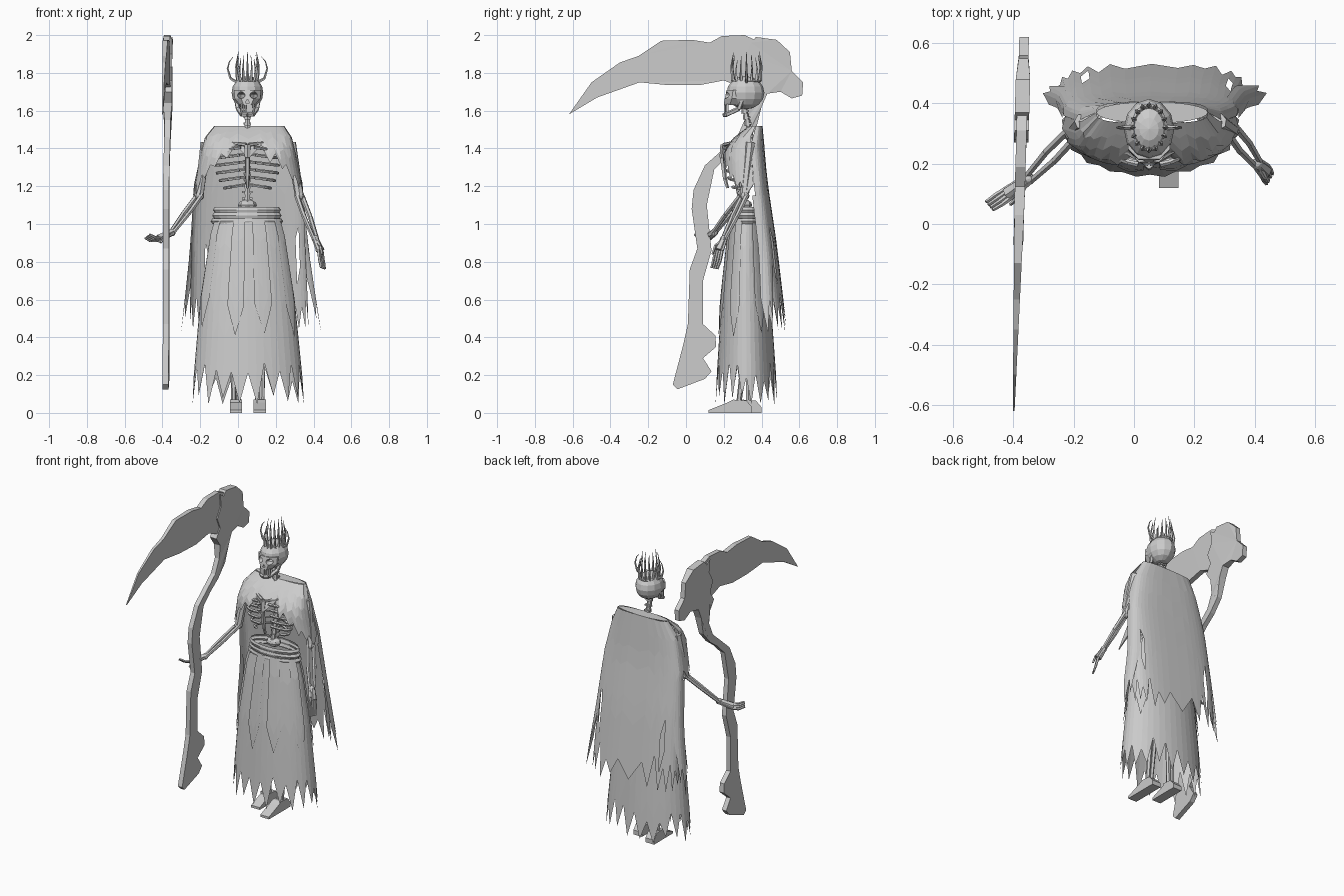
import bpy, bmesh, math, random
from mathutils import Vector, Matrix

random.seed(4)
cube = bpy.data.objects.get("Cube")
if cube:
    bpy.data.objects.remove(cube, do_unlink=True)

grey = bpy.data.materials.new("plain grey")
grey.use_nodes = True
grey.diffuse_color = (0.6, 0.6, 0.6, 1)
grey.node_tree.nodes["Principled BSDF"].inputs["Base Color"].default_value = (0.6, 0.6, 0.6, 1)

CX = 0.05  # centre line of the figure


def finish(name, bm, normals=True):
    if normals:
        bmesh.ops.recalc_face_normals(bm, faces=bm.faces)
    mesh = bpy.data.meshes.new(name)
    bm.to_mesh(mesh)
    bm.free()
    mesh.materials.append(grey)
    obj = bpy.data.objects.new(name, mesh)
    bpy.context.collection.objects.link(obj)
    return obj


def bar(bm, p, q, r1, r2=None, n=6):
    """Tapered rod between two points."""
    p, q = Vector(p), Vector(q)
    d = q - p
    m = Matrix.Translation((p + q) / 2) @ d.to_track_quat('Z', 'Y').to_matrix().to_4x4()
    bmesh.ops.create_cone(bm, cap_ends=True, segments=n, radius1=r1,
                          radius2=r1 if r2 is None else r2, depth=d.length, matrix=m)


def chain(bm, pts, r1, r2=None, n=5):
    r2 = r1 if r2 is None else r2
    k = len(pts) - 1
    for i in range(k):
        bar(bm, pts[i], pts[i + 1], r1 + (r2 - r1) * i / k, r1 + (r2 - r1) * (i + 1) / k, n)


def block(bm, centre, size):
    bmesh.ops.create_cube(bm, size=1, matrix=Matrix.Translation(centre) @ Matrix.Diagonal((*size, 1)))


def ball(bm, centre, radii, u=8, v=6):
    bmesh.ops.create_uvsphere(bm, u_segments=u, v_segments=v, radius=1,
                              matrix=Matrix.Translation(centre) @ Matrix.Diagonal((*radii, 1)))


def ring_at(rings, z):
    """Interpolate (z, cx, cy, rx, ry) rings listed from top to bottom."""
    for a, b in zip(rings, rings[1:]):
        if z >= b[0]:
            break
    f = (z - a[0]) / (b[0] - a[0])
    return [s + (e - s) * f for s, e in zip(a, b)]


def cloth(name, rings, t0, t1, cols, rows, hem, power=1.0, grow=0.0, holes=()):
    """Draped sheet around a centre line, with the hem height given per column."""
    bm = bmesh.new()
    grid = []
    for i in range(cols + 1):
        t = math.radians(t0 + (t1 - t0) * i / cols)
        c, s = math.cos(t), math.sin(t)
        low, top, col = hem(i, t), rings[0][0], []
        for j in range(rows + 1):
            z = top + (low - top) * j / rows
            _, cx, cy, rx, ry = ring_at(rings, z)
            x = cx + (rx + grow) * math.copysign(abs(c) ** power, c)
            y = cy + (ry + grow) * math.copysign(abs(s) ** power, s)
            col.append(bm.verts.new((x, y, z)))
        grid.append(col)
    for i in range(cols):
        for j in range(rows):
            if (i, j) not in holes:
                bm.faces.new((grid[i][j], grid[i][j + 1], grid[i + 1][j + 1], grid[i + 1][j]))
    if t1 - t0 == 360:
        bmesh.ops.remove_doubles(bm, verts=bm.verts, dist=0.0005)
    return finish(name, bm, False)


# skirt with a torn hem, and hanging strips over it
skirt_rings = [(1.03, CX, .32, .17, .08), (.98, CX, .318, .19, .088), (.6, CX, .318, .25, .13),
               (.2, .053, .32, .287, .157), (0, .055, .32, .302, .168)]
skirt_hem = [random.uniform(.04, .1) if i % 2 else random.uniform(.16, .27) for i in range(40)]
cloth("skirt", skirt_rings, 0, 360, 40, 6, lambda i, t: skirt_hem[i % 40])
for k, (a, b, tip) in enumerate([(246, 266, .41), (278, 300, .42), (322, 345, .40),
                                 (196, 218, .45), (20, 45, .42), (135, 160, .42)]):
    cloth(f"skirt_strip_{k}", skirt_rings, a, b, 4, 5,
          lambda i, t, z=tip: z + abs(i - 2) * .08, grow=.008)

# wrapped belt
bm = bmesh.new()
for z, r in ((1.015, .192), (1.045, .184), (1.075, .18)):
    for s in (-1, 1):
        bmesh.ops.create_cone(bm, segments=20, radius1=r - .005 + .005 * s, radius2=r - .005 - .005 * s, depth=.015,
                              matrix=Matrix.Translation((CX - .003, .325, z + s * .0075))
                              @ Matrix.Diagonal((1, .47, 1, 1)))
finish("belt", bm)

# long cape at the back, with a trailing tatter down each side
cape_rings = [(1.52, .06, .37, .185, .035), (1.46, .055, .34, .23, .075), (1.38, .055, .345, .25, .07),
              (1.2, .055, .36, .29, .075), (.9, .055, .40, .30, .08), (.35, .06, .435, .32, .11)]
cape_hem = [random.uniform(.42, .5) if i % 2 else random.uniform(.54, .66) for i in range(23)]
cloth("cape", cape_rings, 0, 180, 22, 9, lambda i, t: cape_hem[i], .65,
      holes=((4, 5), (4, 6), (15, 6), (15, 7)))
tatter_rings = [(1.15, .055, .365, .292, .08), (.85, .06, .40, .315, .08), (.4, .07, .42, .375, .09)]
for side, a, b in (("left", -4, 36), ("right", 184, 146)):
    cloth("cape_tatter_" + side, tatter_rings, a, b, 5, 6, lambda i, t: (.6, .42, .6, .5, .66, .8)[i], .65)

# short mantle over the shoulders
mantle_rings = [(1.52, .06, .37, .185, .035), (1.46, .055, .34, .23, .085), (1.38, .055, .345, .25, .155),
                (1.1, .055, .365, .305, .16)]
cloth("mantle", mantle_rings, 180, 360, 22, 5,
      lambda i, t: 1.43 - .22 * abs(math.cos(t)) ** 1.5 - (random.uniform(.035, .1) if i % 2 else 0), .65)
bm = bmesh.new()
bmesh.ops.create_circle(bm, cap_ends=True, segments=24, radius=1,
                        matrix=Matrix.Translation((.06, .37, 1.52)) @ Matrix.Diagonal((.185, .036, 1, 1)))
finish("mantle_top", bm)

# spine, ribs and breastbone
bm = bmesh.new()
for i in range(16):
    z = 1.09 + i * .033
    y = .30 + .045 * math.sin((z - 1.1) * 6)
    bar(bm, (CX, y, z), (CX, y, z + .033), .018, .015)
    block(bm, (CX, y + .012, z + .013), (.055 if z < 1.2 else .04, .02, .01))
finish("spine", bm)
bm = bmesh.new()
for k in range(6):
    z, w = 1.41 - k * .04, .115 + .05 * math.sin((k + 1) * .5)
    front = .195 + .007 * k
    end = 165 if k < 5 else 135
    for side in (-1, 1):
        pts = []
        for a in range(0, end + 1, 15):
            r = math.radians(a)
            pts.append((CX + side * w * math.sin(r), (front + .35) / 2 + (.35 - front) / 2 * math.cos(r),
                        z - .02 * math.sin(r)))
        chain(bm, pts, .008, .009)
for side in (-1, 1):
    bar(bm, (CX + side * .008, .2, 1.42), (CX + side * .17, .3, 1.44), .01)
finish("ribs", bm)
bm = bmesh.new()
chain(bm, [(CX, .2, 1.42), (CX, .192, 1.35), (CX, .205, 1.24), (CX, .22, 1.19)], .018, .008)
finish("breastbone", bm)
bm = bmesh.new()
ball(bm, (CX, .31, 1.1), (.05, .04, .03))
finish("pelvis", bm)


# skull: cranium and face, hollowed at the eyes and nose
def cut(obj, cutter):
    mod = obj.modifiers.new("hollow", 'BOOLEAN')
    mod.operation, mod.object, mod.solver = 'DIFFERENCE', cutter, 'EXACT'


bm = bmesh.new()
ball(bm, (CX, .315, 1.695), (.084, .1, .088), 12, 8)
cranium = finish("cranium", bm)
bm = bmesh.new()
loops = []
for z, w, y0, y1 in ((1.71, .07, .215, .3), (1.665, .068, .205, .3), (1.63, .04, .2, .28)):
    loops.append([bm.verts.new((CX + w * a, y0 + (y1 - y0) * b, z)) for a, b in
                  ((-1, 1), (-1, .4), (-.5, 0), (.5, 0), (1, .4), (1, 1))])
for a, b in zip(loops, loops[1:]):
    for i in range(6):
        bm.faces.new((a[i], a[(i + 1) % 6], b[(i + 1) % 6], b[i]))
bm.faces.new(loops[0])
bm.faces.new(loops[-1])
face = finish("face", bm)
bm = bmesh.new()
for s in (-1, 1):
    ball(bm, (CX + s * .034, .2, 1.682), (.023, .06, .018))
bar(bm, (CX, .17, 1.648), (CX, .24, 1.648), .013, n=3)
hollows = finish("skull_hollows", bm)
hollows.hide_render = True
for part in (cranium, face):
    cut(part, hollows)
bpy.context.view_layer.update()
graph = bpy.context.evaluated_depsgraph_get()
baked = [(p, bpy.data.meshes.new_from_object(p.evaluated_get(graph))) for p in (cranium, face)]
for part, mesh in baked:
    part.modifiers.clear()
    part.data = mesh
bpy.data.objects.remove(hollows, do_unlink=True)
bm = bmesh.new()
for s in (-1, 1):
    chain(bm, [(CX + s * .06, .3, 1.66), (CX + s * .05, .28, 1.61), (CX + s * .028, .215, 1.58),
               (CX, .205, 1.578)], .012, .014)
for i in range(7):
    x = (i - 3) * .011
    block(bm, (CX + x, .207 + abs(x) * .4, 1.612), (.009, .012, .045))
finish("jaw_and_teeth", bm)

# crown: band, tall spikes and curved side horns
bm = bmesh.new()
for i in range(16):
    t, u = math.tau * i / 16, math.tau * (i + 1) / 16
    c, s = math.cos(t), math.sin(t)
    p = Vector((CX + .052 * c, .32 + .072 * s, 1.757))
    bar(bm, p, (CX + .052 * math.cos(u), .32 + .072 * math.sin(u), 1.757), .008, n=4)
    h = .155 if i % 4 == 0 else random.uniform(.09, .14)
    mid = p + Vector((.008 * c, .008 * s, h * .5))
    chain(bm, [p, mid, p + Vector((-.004 * c, -.004 * s, h))], .009, .001, 4)
for s in (-1, 1):
    chain(bm, [(CX + s * .055, .32, 1.75), (CX + s * .09, .32, 1.77), (CX + s * .105, .32, 1.82),
               (CX + s * .095, .32, 1.86), (CX + s * .075, .32, 1.885)], .009, .001, 5)
finish("crown", bm)

# arms and hands
arms = {
    "right": ((-.17, .34, 1.43), (-.205, .3, 1.15), (-.35, .15, .955), (-.42, .1, .92), (-.48, .06, .935)),
    "left": ((.28, .34, 1.43), (.325, .31, 1.15), (.41, .2, .92), (.435, .175, .86), (.45, .15, .765))}
for side, pts in arms.items():
    shoulder, elbow, wrist, palm, tips = [Vector(p) for p in pts]
    bm = bmesh.new()
    bar(bm, shoulder, elbow, .028, .024, 7)
    ball(bm, elbow, (.026, .026, .026))
    across = (wrist - elbow).cross(Vector((0, 0, 1))).normalized()
    for s in (-1, 1):
        chain(bm, [elbow + across * s * .017, (elbow + wrist) / 2 + across * s * .02,
                   wrist + across * s * .011], .014, .011, 6)
    finish(side + "_arm", bm)
    bm = bmesh.new()
    ball(bm, wrist, (.02, .02, .02))
    spread = (tips - palm).cross(Vector((1, -.6, 0) if side == "left" else (0, .7, 1))).normalized()
    bar(bm, wrist, palm, .018, .024, 6)
    for k in range(4):
        o = spread * (k - 1.5) * .013
        chain(bm, [wrist + o * .6, palm + o, (palm + tips) / 2 + o * 1.1 + Vector((0, 0, -.008)), tips + o],
              .01, .006)
    chain(bm, [wrist, wrist.lerp(palm, .6) + Vector((.01, -.03, 0)), palm + Vector((.01, -.035, -.02))], .01, .006)
    finish(side + "_hand", bm)

# legs and feet
for side, x, toe, heel in (("right", -.01, .2, .4), ("left", .115, .12, .35)):
    bm = bmesh.new()
    for d in (-.012, .012):
        bar(bm, (x + d, heel - .07, .05), (x + d * 1.5, .33, .5), .014, .018)
    bar(bm, (x, .33, .5), (CX + (x - CX) * 1.2, .325, 1.0), .025, .03)
    finish(side + "_leg", bm)
    bm = bmesh.new()
    outline = ((toe, 0), (toe, .015), (toe + .1, .055), (heel - .1, .07), (heel - .03, .065), (heel, .03), (heel, 0))
    f = bm.faces.new([bm.verts.new((x - .032, y, z)) for y, z in outline])
    new = bmesh.ops.extrude_face_region(bm, geom=[f])["geom"]
    bmesh.ops.translate(bm, vec=(.064, 0, 0), verts=[v for v in new if isinstance(v, bmesh.types.BMVert)])
    finish(side + "_foot", bm)


# scythe: flat slabs cut from side outlines
def slab(name, outline, half):
    bm = bmesh.new()
    rows = [[bm.verts.new((-.382 + .028 * y + s * half(y, z), y, z)) for y, z in outline] for s in (-1, 1)]
    caps = [bm.faces.new(row) for row in rows]
    n = len(outline)
    for i in range(n):
        j = (i + 1) % n
        bm.faces.new((rows[0][i], rows[0][j], rows[1][j], rows[1][i]))
    bm.normal_update()
    bmesh.ops.triangulate(bm, faces=caps, ngon_method='EAR_CLIP')
    return finish(name, bm)


slab("scythe_handle", [
    (.31, 1.985), (.345, 1.96), (.37, 1.99), (.48, 1.975), (.55, 1.91), (.56, 1.81), (.62, 1.75), (.615, 1.68),
    (.56, 1.665), (.5, 1.7), (.43, 1.69), (.4, 1.62), (.37, 1.5), (.3, 1.42), (.22, 1.36), (.15, 1.29), (.11, 1.1),
    (.135, .86), (.09, .7), (.09, .47), (.155, .41), (.16, .35), (.09, .29), (.135, .22), (.1, .18), (-.045, .125),
    (-.07, .15), (-.015, .36), (.01, .47), (.02, .76), (.06, .87), (.03, 1.08), (.04, 1.18), (.1, 1.31),
    (.19, 1.39), (.27, 1.46), (.31, 1.55), (.31, 1.64), (.27, 1.7), (.31, 1.76), (.28, 1.83), (.32, 1.9)],
    lambda y, z: .024 if z > 1.6 and y < .5 else .016)
slab("scythe_blade", [
    (-.62, 1.58), (-.5, 1.75), (-.35, 1.855), (-.25, 1.89), (-.13, 1.97), (.03, 1.975), (.125, 1.96), (.19, 1.995),
    (.31, 2.0), (.44, 1.94), (.46, 1.88), (.5, 1.8), (.44, 1.73), (.3, 1.72), (.2, 1.76), (.07, 1.735),
    (-.09, 1.735), (-.245, 1.75), (-.47, 1.67)], lambda y, z: .003 + .014 * min(1, (y + .62) / .7))
